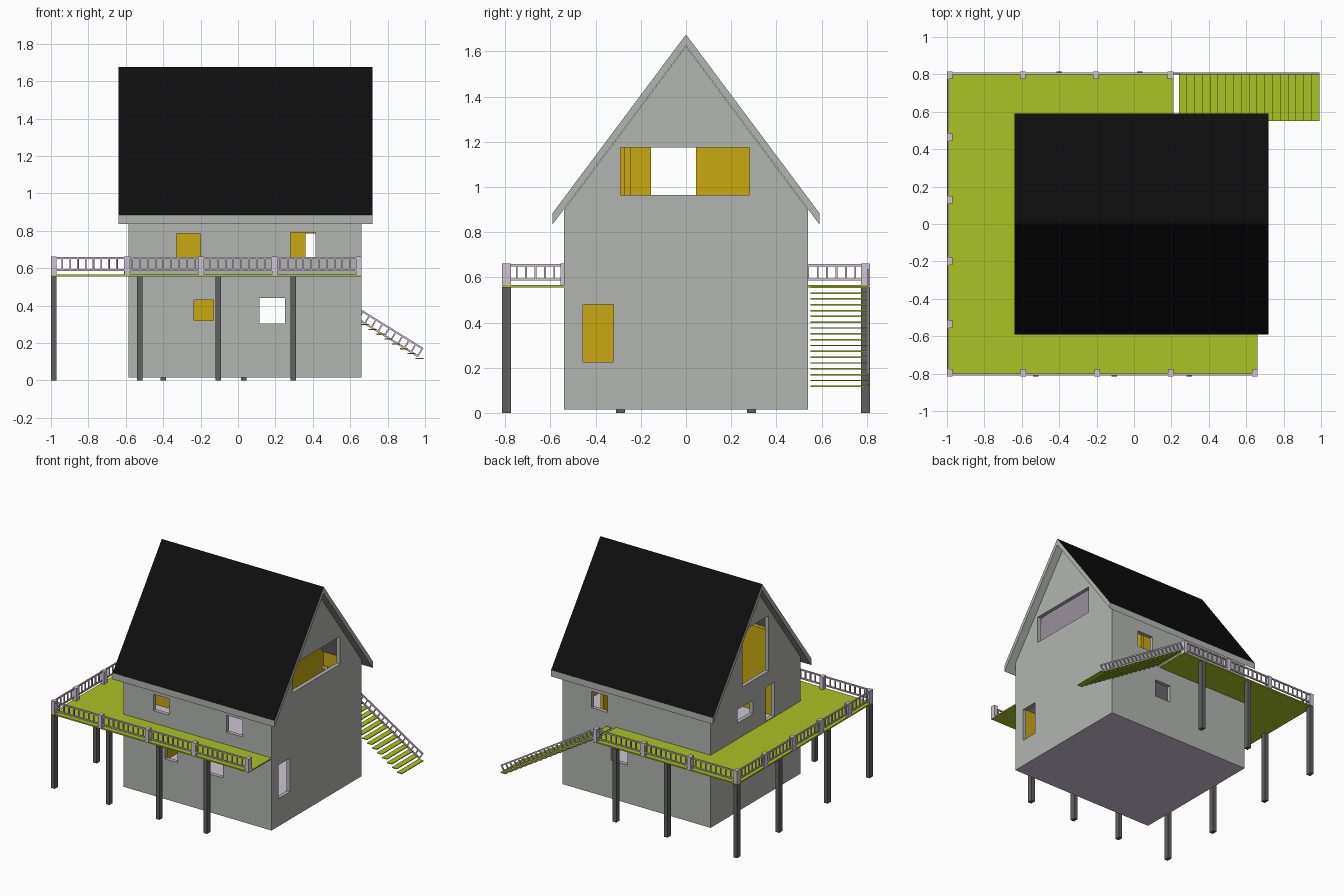
import bpy, bmesh, math
from mathutils import Matrix, Vector

if "Cube" in bpy.data.objects:
    bpy.data.objects.remove(bpy.data.objects["Cube"])


def mat(name, r, g, b):
    m = bpy.data.materials.new(name)
    lin = [(c / 255 / 12.92 if c < 11 else ((c / 255 + 0.055) / 1.055) ** 2.4) for c in (r, g, b)]
    m.diffuse_color = (*lin, 1)
    m.use_nodes = True
    m.node_tree.nodes["Principled BSDF"].inputs["Base Color"].default_value = m.diffuse_color
    return m


GREY = mat("wall grey", 178, 181, 177)
BLACK = mat("roof black", 14, 14, 14)
GOLD = mat("interior gold", 200, 168, 16)
LAV = mat("pale lavender", 208, 196, 214)
GREEN = mat("deck green", 170, 195, 36)
DARK = mat("pillar grey", 96, 96, 96)


def finish(name, bm, *mats):
    bmesh.ops.recalc_face_normals(bm, faces=bm.faces)
    me = bpy.data.meshes.new(name)
    bm.to_mesh(me)
    bm.free()
    for m in mats:
        me.materials.append(m)
    ob = bpy.data.objects.new(name, me)
    bpy.context.scene.collection.objects.link(ob)
    return ob


def add_box(bm, x0, x1, y0, y1, z0, z1, xf=Matrix()):
    m = Matrix.Translation(((x0 + x1) / 2, (y0 + y1) / 2, (z0 + z1) / 2)) @ \
        Matrix.Diagonal((x1 - x0, y1 - y0, z1 - z0, 1))
    bmesh.ops.create_cube(bm, size=1, matrix=xf @ m)


def boxes(name, material, *dims):
    bm = bmesh.new()
    for d in dims:
        add_box(bm, *d)
    return finish(name, bm, material)


def prism(name, pts, x0, x1, *mats):
    """Extrude a (y, z) profile along x."""
    bm = bmesh.new()
    f = bm.faces.new([bm.verts.new((x0, y, z)) for y, z in pts])
    r = bmesh.ops.extrude_face_region(bm, geom=[f])
    bmesh.ops.translate(bm, vec=(x1 - x0, 0, 0),
                        verts=[v for v in r["geom"] if isinstance(v, bmesh.types.BMVert)])
    return finish(name, bm, *mats)


def cut(ob, cutter):
    m = ob.modifiers.new("cut", "BOOLEAN")
    m.object, m.solver, m.operation = cutter, "EXACT", "DIFFERENCE"
    bpy.context.view_layer.update()
    dg = bpy.context.evaluated_depsgraph_get()
    me = bpy.data.meshes.new_from_object(ob.evaluated_get(dg))
    ob.modifiers.clear()
    ob.data = me
    bpy.data.objects.remove(cutter)


# house shell: outer gable prism minus inner cavity minus openings
X0, X1, W, T, S = -0.585, 0.66, 0.54, 0.03, 1.339
RIDGE = 1.625


def gable(w, base, ridge):
    return [(-w, base), (w, base), (w, ridge - S * w), (0, ridge), (-w, ridge - S * w)]


house = prism("house_walls", gable(W, 0.015, RIDGE - 0.003), X0, X1, GREY, GOLD, LAV)
cut(house, prism("cavity", gable(W - T, 0.045, RIDGE - 0.05), X0 + T, X1 - T, GREY))
front, back = (-0.6, -0.45), (0.45, 0.6)
left, right = (-0.65, -0.5), (0.6, 0.7)
cut(house, boxes("openings", GREY,
                 (-0.235, -0.13, *front, 0.32, 0.43), (0.115, 0.25, *front, 0.305, 0.44),
                 (-0.33, -0.20, *front, 0.66, 0.785), (0.28, 0.415, *front, 0.66, 0.79),
                 (0.115, 0.25, *back, 0.305, 0.44), (0.28, 0.415, *back, 0.66, 0.785),
                 (*right, -0.455, -0.32, 0.225, 0.48), (*right, -0.29, 0.28, 0.965, 1.175),
                 (*left, -0.155, 0.155, 0.94, 1.36), (*left, 0.03, 0.22, 0.687, 0.79),
                 (*left, -0.225, -0.125, 0.572, 0.83)))
for p in house.data.polygons:
    c, n = p.center, p.normal
    e = 0.002
    p.material_index = 0
    if abs(n.x) > 0.9 and (abs(c.x - X0 - T) < e or abs(c.x - X1 + T) < e):
        p.material_index = 1
    elif abs(n.y) > 0.9 and abs(abs(c.y) - W + T) < e:
        p.material_index = 1
    elif -0.9 < n.z < -0.3 or (abs(n.z) > 0.9 and c.z < 0.05):
        p.material_index = 2

# upper floor and inner partitions
boxes("upper_floor", LAV, (X0 + T, X1 - T, -W + T, W - T, 0.53, 0.562))
boxes("inner_partitions", GOLD, (X0 + T, 0.0, -0.275, -0.245, 0.562, 1.2),
      (-0.1, 0.36, 0.045, 0.07, 0.562, 1.46))
prism("room_end_wall", [(0.07, 0.562), (0.51, 0.562), (0.51, 0.89), (0.07, 1.48)], 0.335, 0.36, GOLD)

# roof: black slopes, grey edges and soffit
R = 0.59
roof = prism("roof", [(-R, 0.835), (0, RIDGE), (R, 0.835), (R, 0.885), (0, 1.675), (-R, 0.885)],
             -0.64, 0.72, GREY, BLACK)
for p in roof.data.polygons:
    p.material_index = 1 if p.normal.z > 0.3 else 0

# wrap-around deck
boxes("deck", GREEN, (-1, X1, -0.81, -W, 0.556, 0.566), (-1, X0, -W, W, 0.556, 0.566),
      (-1, 0.21, W, 0.81, 0.556, 0.566))

# pillars under the deck
spots = [(x, -0.795) for x in (-0.985, -0.525, -0.105, 0.295)]
spots += [(x, 0.795) for x in (-0.985, -0.4, 0.03)] + [(-0.985, y) for y in (-0.29, 0.29)]
boxes("deck_pillars", DARK, *[(x - 0.015, x + 0.015, y - 0.02, y + 0.02, 0, 0.557) for x, y in spots])

# railing posts
fx, bx = (-0.985, -0.592, -0.197, 0.197, 0.645), (-0.985, -0.595, -0.205, 0.195)
sy = (-0.795, -0.535, -0.2, 0.13, 0.465, 0.795)
posts = [(x, -0.795) for x in fx] + [(x, 0.795) for x in bx] + [(-0.985, y) for y in sy[1:-1]]
boxes("railing_posts", LAV, *[(x - 0.015, x + 0.015, y - 0.02, y + 0.02, 0.562, 0.662) for x, y in posts])


def railing(name, a, b, h0, h1, gap=0.042):
    """Two rails with balusters from a to b, tilted along the slope."""
    a, b = Vector(a), Vector(b)
    d = b - a
    L = d.length
    xa = d.normalized()
    ya = Vector((0, 0, 1)).cross(xa).normalized()
    xf = Matrix.Translation(a) @ Matrix((xa, ya, xa.cross(ya))).transposed().to_4x4()
    bm = bmesh.new()
    for h in (h0, h1):
        add_box(bm, 0, L, -0.005, 0.005, h - 0.005, h + 0.005, xf)
    n = max(1, round(L / gap))
    for i in range(n + 1):
        x = 0.004 + (L - 0.008) * i / n
        add_box(bm, x - 0.004, x + 0.004, -0.004, 0.004, h0, h1, xf)
    finish(name, bm, LAV)


railing("front_railing", (-0.985, -0.805, 0.566), (0.645, -0.805, 0.566), 0.024, 0.088)
railing("back_railing", (-0.985, 0.805, 0.566), (0.195, 0.805, 0.566), 0.024, 0.088)
railing("left_railing", (-0.993, -0.795, 0.566), (-0.993, 0.795, 0.566), 0.024, 0.088)

# staircase down to the right behind the house
N, RUN, DROP = 18, 0.0417, 0.0258
boxes("stair_treads", GREEN, *[(0.24 + i * RUN, 0.24 + (i + 1) * RUN + 0.001, 0.55, 0.81,
                                0.553 - i * DROP, 0.559 - i * DROP) for i in range(N)])
railing("stair_railing", (0.21, 0.805, 0.585), (0.96, 0.805, 0.585 - 0.75 * DROP / RUN), 0.008, 0.056)
